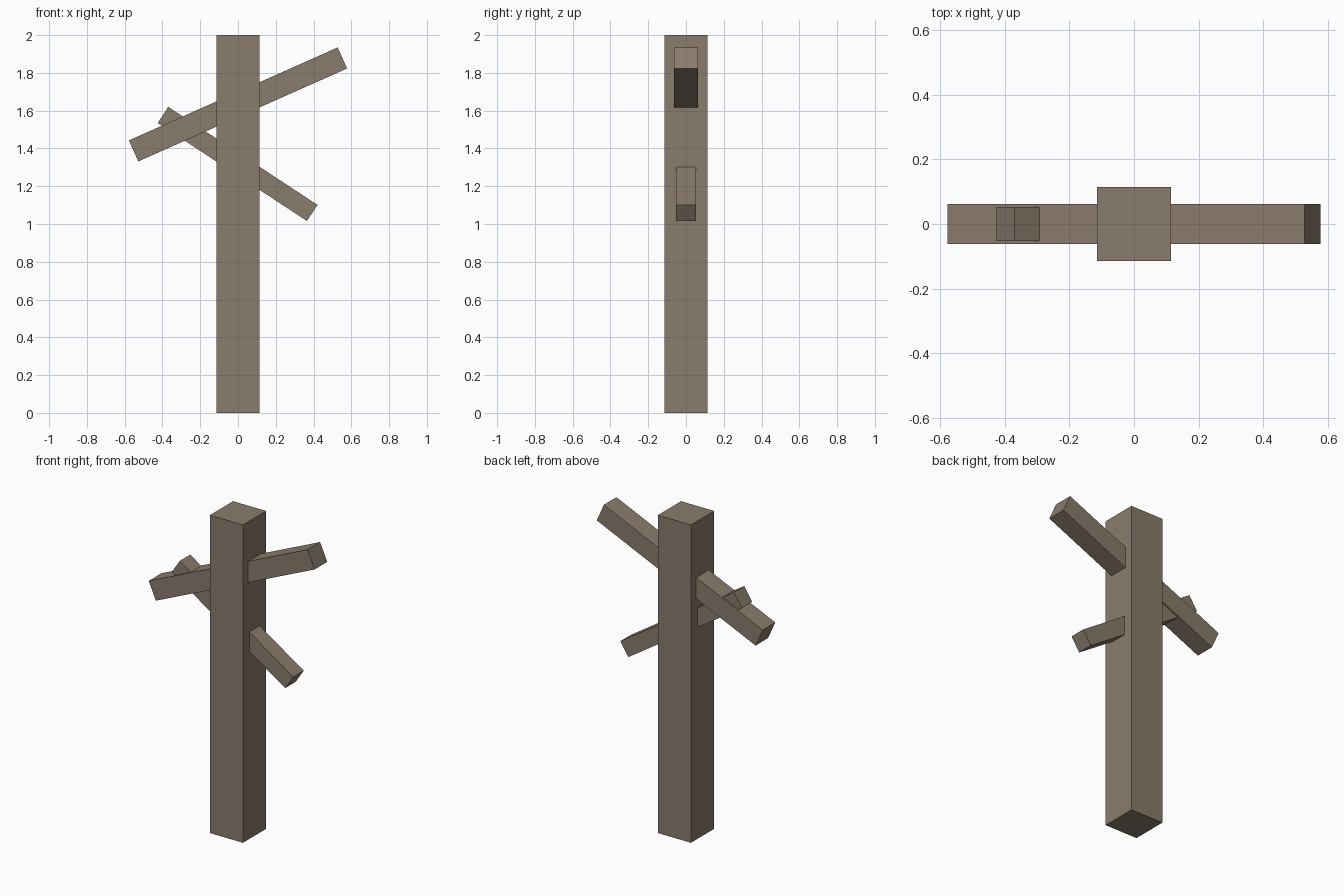
import bpy
from math import radians

if "Cube" in bpy.data.objects:
    bpy.data.objects.remove(bpy.data.objects["Cube"])

wood = bpy.data.materials.new("weathered_wood")
wood.diffuse_color = (0.25, 0.2, 0.15, 1)
wood.use_nodes = True
wood.node_tree.nodes["Principled BSDF"].inputs["Base Color"].default_value = wood.diffuse_color


def beam(name, size, centre, tilt=0):
    """Box beam; a positive tilt raises its +x end."""
    bpy.ops.mesh.primitive_cube_add(size=1, location=centre,
                                    rotation=(0, radians(-tilt), 0))
    ob = bpy.context.object
    ob.name = name
    ob.scale = size
    bpy.ops.object.transform_apply(location=False, rotation=False, scale=True)
    ob.data.materials.append(wood)
    return ob


# Square upright post
beam("post", (0.23, 0.23, 2.0), (0, 0, 1.0))

# Two tilted crosspieces passing through the post
beam("upper_crosspiece", (1.21, 0.125, 0.122), (0, 0, 1.633), 24)
beam("lower_crosspiece", (0.945, 0.104, 0.102), (-0.002, 0, 1.318), -33.3)
